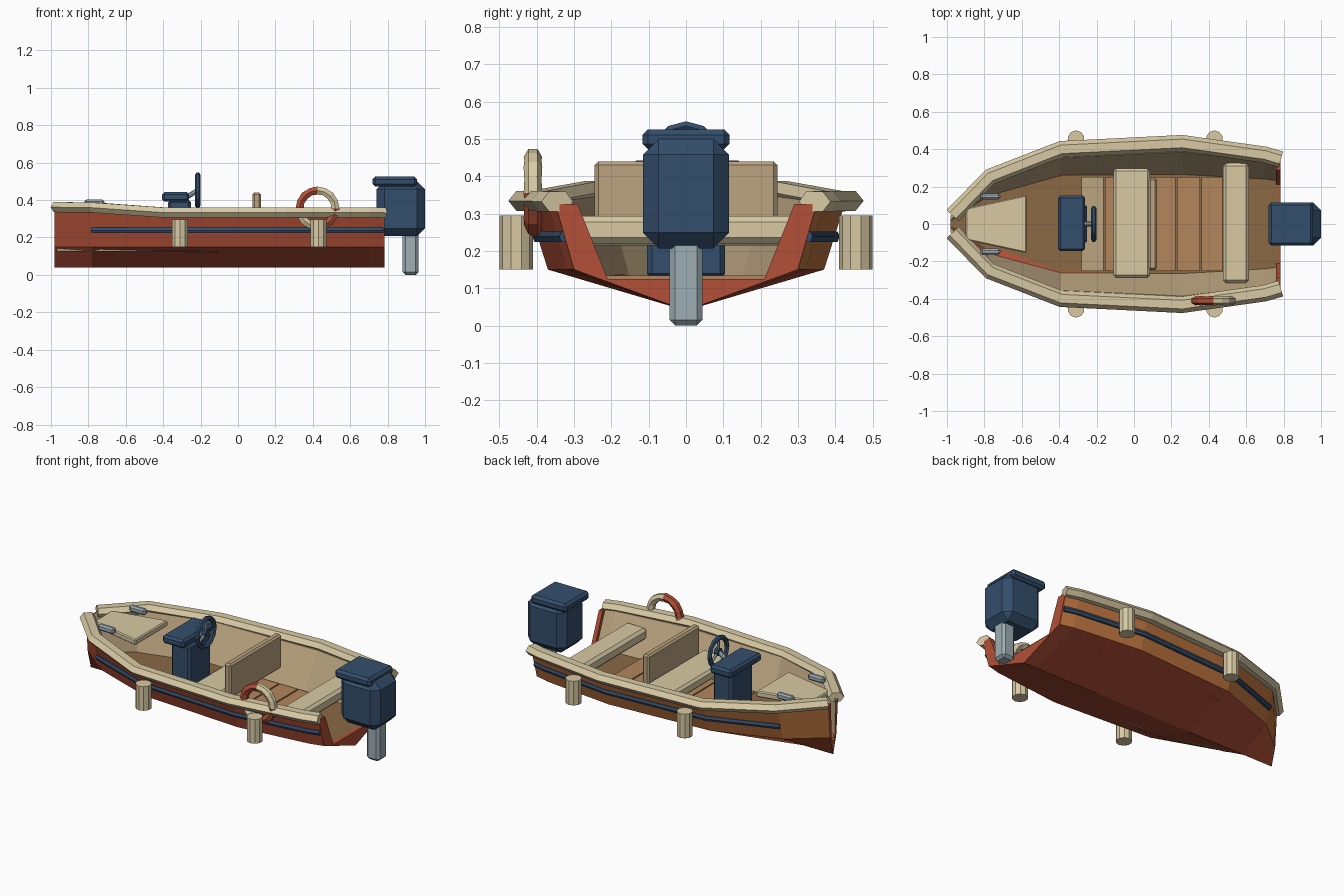
import bpy, bmesh, math
from mathutils import Vector, Matrix

if "Cube" in bpy.data.objects:
    bpy.data.objects.remove(bpy.data.objects["Cube"])


def mat(name, r, g, b):
    m = bpy.data.materials.new(name)
    lin = lambda c: ((c / 255 + 0.055) / 1.055) ** 2.4
    m.diffuse_color = (lin(r), lin(g), lin(b), 1)
    m.use_nodes = True
    m.node_tree.nodes["Principled BSDF"].inputs["Base Color"].default_value = m.diffuse_color
    return m


RED = mat("hull red", 178, 80, 55)
ORANGE = mat("varnished orange", 188, 116, 62)
TAN = mat("interior tan", 188, 165, 128)
BROWN = mat("floor brown", 138, 104, 68)
PLANK = mat("plank wood", 178, 134, 92)
CREAM = mat("cream trim", 216, 202, 164)
NAVY = mat("navy", 52, 78, 108)
STEEL = mat("steel", 158, 174, 181)


def finish(name, bm, *mats):
    bmesh.ops.recalc_face_normals(bm, faces=bm.faces)
    me = bpy.data.meshes.new(name)
    bm.to_mesh(me)
    bm.free()
    for m in mats:
        me.materials.append(m)
    ob = bpy.data.objects.new(name, me)
    bpy.context.collection.objects.link(ob)
    return ob


def bevel_all(bm, w):
    if w:
        bmesh.ops.bevel(bm, geom=bm.edges[:], offset=w, segments=1,
                        affect='EDGES', profile=0.5)


def box(name, x, y, z, m, bev=0.0):
    bm = bmesh.new()
    bmesh.ops.create_cube(bm, size=1)
    for v in bm.verts:
        for i, (a, b) in enumerate((x, y, z)):
            v.co[i] = (a + b) / 2 + v.co[i] * (b - a)
    bevel_all(bm, bev)
    return finish(name, bm, m)


def prism(name, pts, offset, m, bev=0.0):
    """Flat outline extruded along offset."""
    bm = bmesh.new()
    f = bm.faces.new([bm.verts.new(p) for p in pts])
    r = bmesh.ops.extrude_face_region(bm, geom=[f])
    vs = [g for g in r["geom"] if isinstance(g, bmesh.types.BMVert)]
    bmesh.ops.translate(bm, verts=vs, vec=offset)
    bevel_all(bm, bev)
    return finish(name, bm, m)


def rod(name, a, b, r, m, sides=10):
    a, b = Vector(a), Vector(b)
    bm = bmesh.new()
    rot = (b - a).to_track_quat('Z', 'Y').to_matrix().to_4x4()
    bmesh.ops.create_cone(bm, cap_ends=True, segments=sides, radius1=r, radius2=r,
                          depth=(b - a).length,
                          matrix=Matrix.Translation((a + b) / 2) @ rot)
    return finish(name, bm, m)


def loft(bm, rings):
    n = len(rings[0])
    for a, b in zip(rings, rings[1:]):
        for i in range(n):
            j = (i + 1) % n
            yield i, bm.faces.new((a[i], a[j], b[j], b[i]))


def sweep(name, path, section, m, side):
    """Sweep a (outward, up) section along a side path, mirrored by side."""
    bm = bmesh.new()
    rings = []
    for i, p in enumerate(path):
        p = Vector(p)
        t = Vector(path[min(i + 1, len(path) - 1)]) - Vector(path[max(i - 1, 0)])
        n = Vector((-t.y, t.x, 0)).normalized()
        rings.append([bm.verts.new(((p + n * o).x, (p + n * o).y * side, p.z + u))
                      for o, u in section])
    for _ in loft(bm, rings):
        pass
    bm.faces.new(rings[0])
    bm.faces.new(rings[-1])
    return finish(name, bm, m)


# Hull shell: x, half width at top, at chine, at floor edge, top height
STATIONS = [(-0.98, .045, .03, .014, .355), (-0.78, .25, .19, .15, .35),
            (-0.39, .395, .33, .26, .33), (.26, .425, .37, .265, .325),
            (.70, .37, .32, .24, .325), (.775, .35, .30, .23, .325)]
bm = bmesh.new()
rings = []
for x, top, chine, fl, z in STATIONS:
    half = [(chine, .15), (top, z), (max(top - .04, .022), z), (fl, .125)]
    ring = [(0, .04)] + half + [(-y, h) for y, h in reversed(half)]
    rings.append([bm.verts.new((x, y, h)) for y, h in ring])
# bottom, far side, rim, wall, floor, wall, rim, near side, bottom
BANDS = [0, 1, 2, 2, 3, 2, 2, 0, 0]
for i, f in loft(bm, rings):
    f.material_index = BANDS[i]
for r in (rings[0], rings[-1]):
    bm.faces.new(r)
finish("hull", bm, RED, ORANGE, TAN, BROWN)

# Cut-down transom at the stern
half = [(.35, .325), (.29, .325), (.21, .125)]
outline = [(0, .04), (.30, .15)] + half
outline += [(-y, z) for y, z in reversed(half)] + [(-.30, .15)]
prism("transom", [(.758, y, z) for y, z in outline], (.025, 0, 0), RED)

# Gunwale rails and rubbing stripes on both sides
RAIL = [(-.97, .045, .362), (-.77, .252, .36), (-.39, .40, .333),
        (.257, .432, .334), (.70, .37, .333), (.785, .345, .332)]
HEX = [(-.044, 0), (-.024, .027), (.022, .027), (.044, 0), (.022, -.027), (-.024, -.027)]
STRIPE = [(-.78, .222, .238), (-.39, .363, .238), (.26, .398, .238),
          (.70, .345, .238), (.775, .326, .238)]
BAR = [(-.012, -.014), (-.012, .014), (.008, .014), (.014, 0), (.008, -.014)]
for side, tag in ((-1, "near"), (1, "far")):
    sweep("gunwale_" + tag, RAIL, HEX, CREAM, side)
    sweep("stripe_" + tag, STRIPE, BAR, NAVY, side)
    for x in (-.31, .43):
        rod("fender_" + tag, (x, side * .455, .15), (x, side * .455, .295), .045, CREAM)
    box("cleat_" + tag, (-.82, -.715), (side * .148 - .016, side * .148 + .016),
        (.365, .402), STEEL, .009)

# Floor planks
edges = [-.28, -.155, -.03, .105, .23, .36, .48]
for i, (a, b) in enumerate(zip(edges, edges[1:])):
    box("floor_plank", (a, b - .008), (-.25, .25), (.12, .134), PLANK if i else TAN)

# Bow deck
prism("bow_deck", [(-.90, -.085, .335), (-.575, -.155, .335), (-.575, .155, .335),
                   (-.90, .085, .335), ], (0, 0, .035), CREAM, .006)

# Seats and backrest
box("middle_seat", (-.11, .085), (-.288, .297), (.215, .28), CREAM, .014)
box("backrest", (.077, .122), (-.245, .245), (.235, .44), TAN, .01)
box("stern_seat", (.475, .615), (-.315, .325), (.22, .293), CREAM, .016)

# Steering console
box("console_base", (-.375, -.25), (-.105, .105), (.125, .40), NAVY, .014)
box("console_top", (-.405, -.262), (-.145, .152), (.392, .442), NAVY, .012)

# Steering wheel with spokes
WX, WZ = -.215, .452


def torus(name, centre, axes, R, r, n, k, mats, rule, shrink=0.0):
    """Faceted ring; shrink narrows every other ring to show segment joints."""
    u, w = Vector(axes[0]), Vector(axes[1])
    d = u.cross(w)
    bm = bmesh.new()
    rings = []
    for i in range(n):
        a = math.tau * i / n
        rad = u * math.cos(a) + w * math.sin(a)
        rr = r - (shrink if i % 2 else 0)
        ring = []
        for j in range(k):
            b = math.tau * (j + .5) / k
            ring.append(bm.verts.new(Vector(centre) + rad * (R + rr * math.cos(b))
                                     + d * rr * math.sin(b)))
        rings.append(ring)
    for _, f in loft(bm, rings + rings[:1]):
        f.material_index = rule(f.calc_center_median())
    return finish(name, bm, *mats)


torus("steering_wheel", (WX, 0, WZ), ((0, 1, 0), (0, 0, 1)), .083, .014, 12, 6,
      (NAVY,), lambda c: 0)
for k in range(3):
    a = math.pi / 2 + k * math.tau / 3
    rod("wheel_spoke", (WX, 0, WZ),
        (WX, .08 * math.cos(a), WZ + .08 * math.sin(a)), .008, STEEL, 6)
rod("wheel_hub", (WX - .012, 0, WZ), (WX + .014, 0, WZ), .024, NAVY, 8)
rod("steering_shaft", (-.275, 0, .415), (WX, 0, WZ), .013, STEEL, 8)

# Life ring hung over the near rail, in alternating quarters
RC = Vector((.425, -.41, .355))
torus("life_ring", RC, ((1, 0, 0), (0, 0, 1)), .096, .025, 16, 6, (RED, CREAM),
      lambda c: int((c.x - RC.x) * (c.z - RC.z) > 0), .002)

# Outboard motor
box("motor_cowling", (.74, 1.0), (-.115, .115), (.207, .50), NAVY, .042)
box("motor_cap", (.72, .957), (-.116, .116), (.472, .525), NAVY, .014)
box("motor_leg", (.88, .965), (-.044, .044), (0, .24), STEEL, .015)
